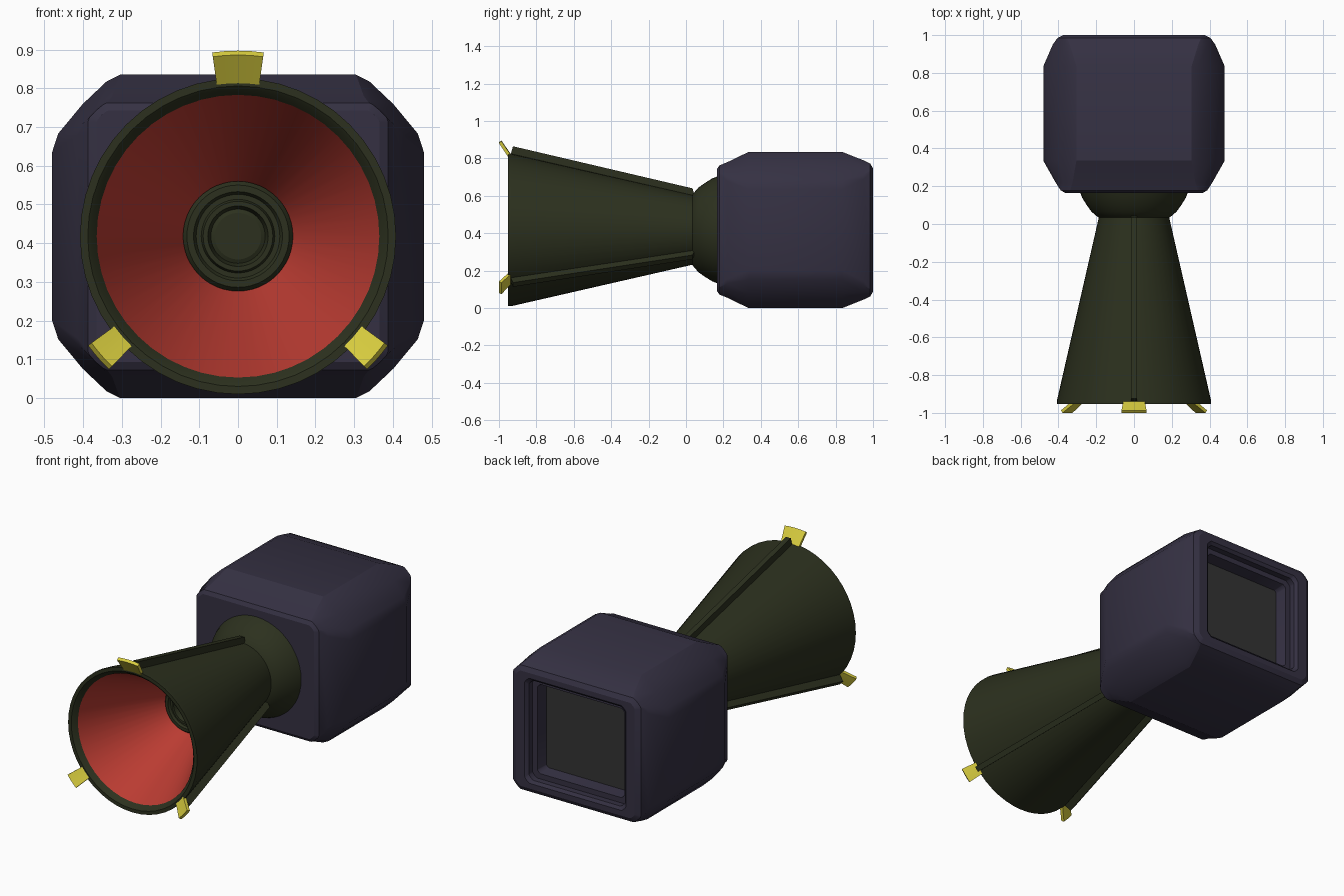
import bpy, bmesh, math
from mathutils import Vector

if "Cube" in bpy.data.objects:
    bpy.data.objects.remove(bpy.data.objects["Cube"])

CZ = 0.418  # height of the horn axis


def material(name, rgb):
    m = bpy.data.materials.new(name)
    m.diffuse_color = (*rgb, 1)
    m.use_nodes = True
    m.node_tree.nodes["Principled BSDF"].inputs["Base Color"].default_value = m.diffuse_color
    return m


NAVY = material("navy", (0.035, 0.030, 0.055))
OLIVE = material("olive", (0.025, 0.030, 0.013))
RED = material("red", (0.50, 0.045, 0.032))
YELLOW = material("yellow", (0.70, 0.62, 0.05))
DARK = material("dark_grey", (0.033, 0.033, 0.033))


def loft(name, rings, mat, cap_start=False, cap_end=False, closed=False):
    """Skin a list of equally long point rings."""
    bm = bmesh.new()
    vs = [[bm.verts.new(p) for p in r] for r in rings]
    n = len(vs[0])
    pairs = list(zip(vs, vs[1:])) + ([(vs[-1], vs[0])] if closed else [])
    for a, b in pairs:
        for i in range(n):
            j = (i + 1) % n
            bm.faces.new((a[i], a[j], b[j], b[i]))
    if cap_start:
        bm.faces.new(vs[0])
    if cap_end:
        bm.faces.new(vs[-1])
    bmesh.ops.recalc_face_normals(bm, faces=bm.faces)
    me = bpy.data.meshes.new(name)
    bm.to_mesh(me)
    bm.free()
    ob = bpy.data.objects.new(name, me)
    bpy.context.collection.objects.link(ob)
    me.materials.append(mat)
    bpy.ops.object.select_all(action='DESELECT')
    ob.select_set(True)
    bpy.context.view_layer.objects.active = ob
    bpy.ops.object.shade_smooth_by_angle(angle=math.radians(25))
    return ob


def polar(r, a, y):
    return Vector((r * math.cos(a), y, CZ + r * math.sin(a)))


def lathe(name, profile, mat, segs=48, **kw):
    """Spin (radius, y) points round the horn axis."""
    rings = [[polar(r, 2 * math.pi * i / segs, y) for i in range(segs)] for r, y in profile]
    return loft(name, rings, mat, **kw)


def rounded_rect(y, hx, hz, cx, cz):
    corner = [(1, 0), (0.8, 0.09), (0.45, 0.38), (0.09, 0.76), (0, 1)]
    q = [(hx - cx * a, hz - cz * b) for a, b in corner]
    pts = q + [(x, -z) for x, z in q[::-1]]
    pts += [(-x, -z) for x, z in q] + [(-x, z) for x, z in q[::-1]]
    return [(x, y, 0.4175 + z) for x, z in pts]


# housing: chamfered box with a stepped recess in the back
sections = [
    (0.165, 0.365, 0.325, 0.03, 0.03), (0.178, 0.388, 0.345, 0.05, 0.05),
    (0.22, 0.415, 0.362, 0.09, 0.10), (0.335, 0.48, 0.4175, 0.175, 0.20),
    (0.835, 0.48, 0.4175, 0.175, 0.20), (0.95, 0.43, 0.372, 0.09, 0.10),
    (0.985, 0.405, 0.355, 0.05, 0.05), (1.0, 0.375, 0.33, 0.03, 0.03),
    (1.0, 0.32, 0.30, 0.03, 0.03), (0.985, 0.305, 0.285, 0.03, 0.03),
    (0.95, 0.305, 0.285, 0.03, 0.03), (0.95, 0.275, 0.255, 0.02, 0.02),
    (0.88, 0.265, 0.245, 0.015, 0.015)]
loft("housing", [rounded_rect(*s) for s in sections], NAVY, cap_start=True)

# screen at the bottom of the recess
loft("screen", [rounded_rect(y, 0.268, 0.248, 0.015, 0.015) for y in (0.86, 0.882)],
     DARK, cap_start=True, cap_end=True)

# domed neck
lathe("neck", [(0.15, 0.02), (0.19, 0.035), (0.225, 0.065), (0.25, 0.10),
               (0.275, 0.14), (0.29, 0.18)], OLIVE, cap_start=True, cap_end=True)

# horn shell with its rim
lathe("horn", [(0.185, 0.06), (0.185, 0.04), (0.408, -0.935), (0.408, -0.952),
               (0.388, -0.952), (0.38, -0.945), (0.365, -0.925)], OLIVE)

# red lining, stopping at the lens
lathe("horn_lining", [(0.366, -0.925), (0.138, -0.44)], RED)

# stepped lens
lathe("lens", [(0.142, -0.43), (0.142, -0.455), (0.132, -0.468), (0.115, -0.468),
               (0.108, -0.455), (0.095, -0.455), (0.09, -0.47), (0.078, -0.47),
               (0.07, -0.44), (0.06, -0.445)], OLIVE, cap_end=True)


def bar(name, angle, path, half, mat, steps=1):
    """Strip along (y, inner radius, outer radius) stations at one angle round the axis."""
    rings = []
    for k in range(steps + 1):
        t = -half + 2 * half * k / steps
        rings.append([polar(r, angle + t / 0.43, y) for y, r in path])
    loft(name, rings, mat, cap_start=True, cap_end=True)


for label, deg, half in (("top", 90, 0.060), ("right", -41, 0.037), ("left", 221, 0.037)):
    a = math.radians(deg)
    # rib along the outside of the horn
    out = Vector((math.cos(a), 0, math.sin(a)))
    side = Vector((-math.sin(a), 0, math.cos(a))) * 0.015
    prof = [(0.05, 0.17), (0.035, 0.222), (-0.925, 0.447), (-0.94, 0.395)]
    loft("rib_" + label, [[Vector((0, y, CZ)) + out * r + side * s for y, r in prof]
                          for s in (-1, 1)], OLIVE, cap_start=True, cap_end=True)
    # yellow tab flaring out from the rim
    bar("tab_" + label, a, [(-0.935, 0.402), (-0.95, 0.392), (-1.0, 0.468), (-0.987, 0.479)],
        half, YELLOW, steps=4)
